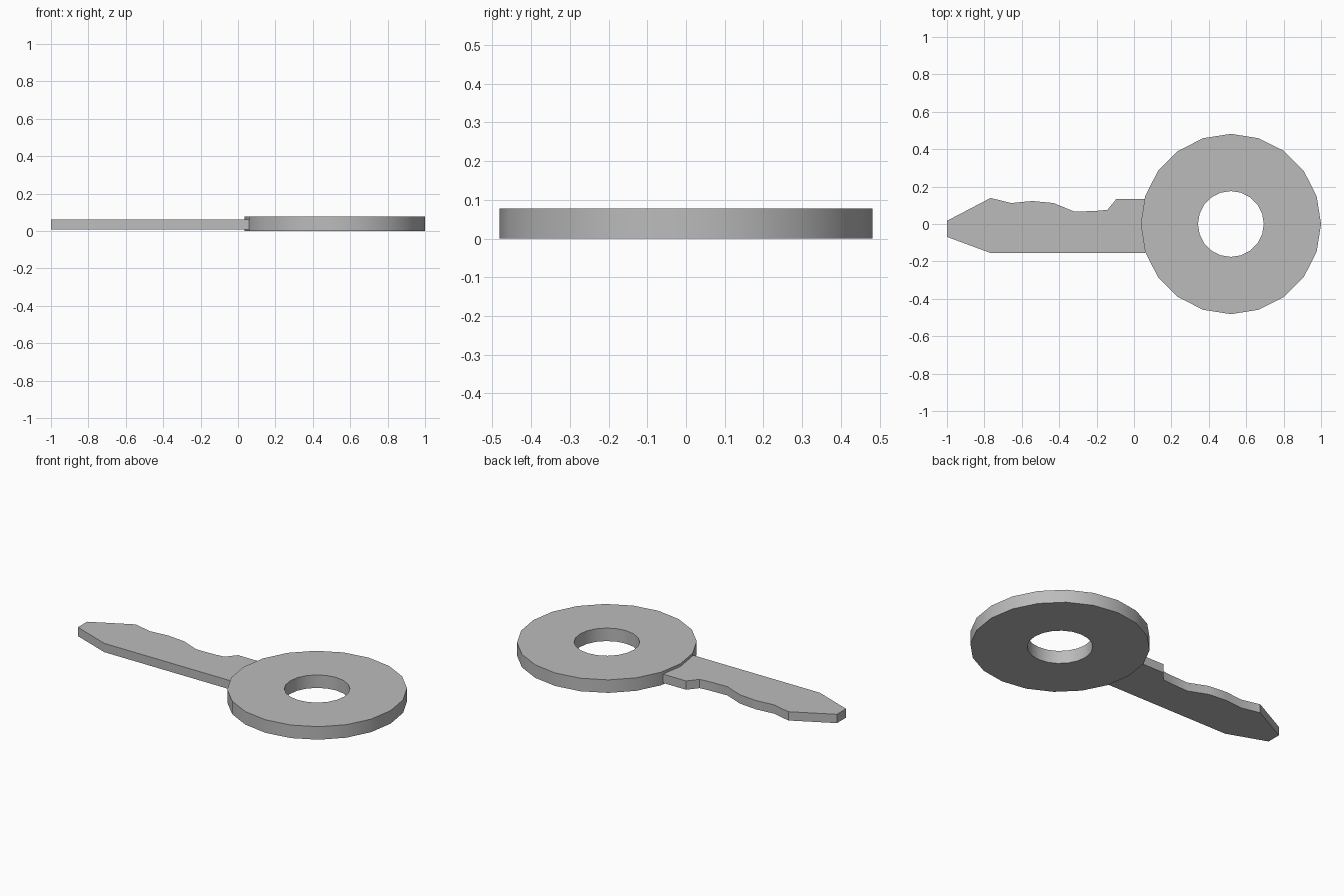
import bpy, bmesh, math

if "Cube" in bpy.data.objects:
    bpy.data.objects.remove(bpy.data.objects["Cube"])

grey = bpy.data.materials.new("grey metal")
grey.diffuse_color = (0.5, 0.5, 0.5, 1)
grey.use_nodes = True
grey.node_tree.nodes["Principled BSDF"].inputs["Base Color"].default_value = grey.diffuse_color


def finish(bm, name):
    bmesh.ops.recalc_face_normals(bm, faces=bm.faces)
    mesh = bpy.data.meshes.new(name)
    bm.to_mesh(mesh)
    bm.free()
    mesh.materials.append(grey)
    ob = bpy.data.objects.new(name, mesh)
    bpy.context.collection.objects.link(ob)
    bpy.ops.object.select_all(action='DESELECT')
    ob.select_set(True)
    bpy.context.view_layer.objects.active = ob
    bpy.ops.object.shade_smooth_by_angle(angle=math.radians(30))
    return ob


# Key head: 20-sided flat ring
SIDES, CX, R_OUT, R_IN, TOP = 20, 0.518, 0.482, 0.176, 0.077
bm = bmesh.new()
loops = []
for r, z in ((R_OUT, 0), (R_OUT, TOP), (R_IN, TOP), (R_IN, 0)):
    loops.append([bm.verts.new((CX + r * math.cos(a), r * math.sin(a), z))
                  for a in (math.tau * i / SIDES for i in range(SIDES))])
for k in range(4):
    a, b = loops[k], loops[(k + 1) % 4]
    for i in range(SIDES):
        j = (i + 1) % SIDES
        bm.faces.new((a[i], a[j], b[j], b[i]))
finish(bm, "key_head_ring")

# Key blade: extruded outline with a pointed tip and cut teeth
outline = [(-1, -0.069), (-0.767, -0.155), (0.06, -0.155), (0.06, 0.134),
           (-0.094, 0.134), (-0.142, 0.076), (-0.2, 0.07), (-0.318, 0.066),
           (-0.43, 0.112), (-0.543, 0.123), (-0.655, 0.112),
           (-0.767, 0.139), (-1, 0.017)]
Z0, Z1 = 0.009, 0.061
bm = bmesh.new()
face = bm.faces.new([bm.verts.new((x, y, Z0)) for x, y in outline])
ext = bmesh.ops.extrude_face_region(bm, geom=[face], use_keep_orig=True)
bmesh.ops.translate(bm, vec=(0, 0, Z1 - Z0),
                    verts=[v for v in ext["geom"] if isinstance(v, bmesh.types.BMVert)])
finish(bm, "key_blade")
